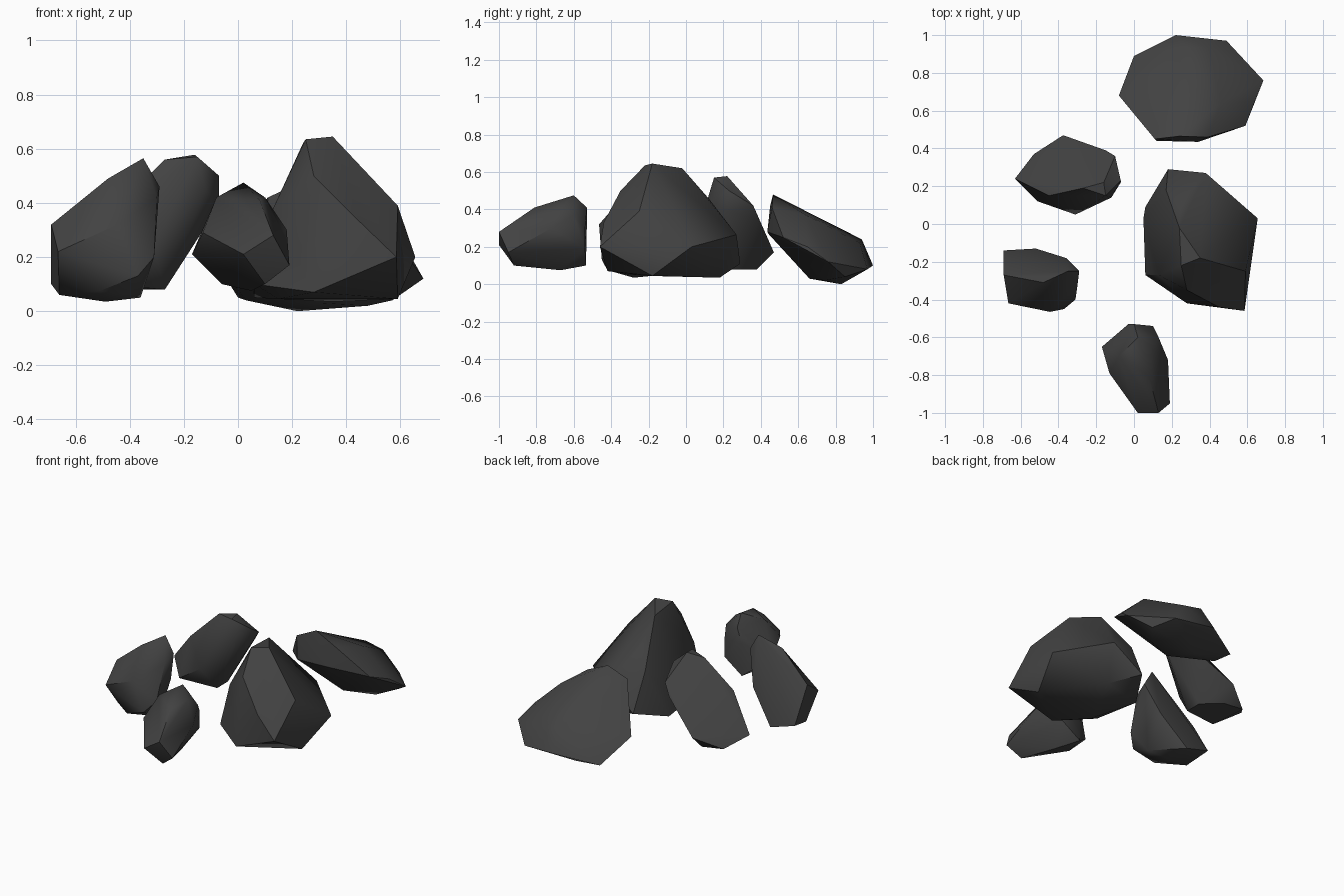
import bpy, bmesh, math

stone = bpy.data.materials.new("dark_stone")
stone.diffuse_color = (0.055, 0.055, 0.055, 1)


def rock(name, corners):
    """Chiselled boulder: convex hull wrapped around its key corners."""
    bm = bmesh.new()
    for c in corners:
        bm.verts.new(c)
    bmesh.ops.convex_hull(bm, input=bm.verts[:])
    loose = [v for v in bm.verts if not v.link_faces]
    bmesh.ops.delete(bm, geom=loose, context='VERTS')
    bmesh.ops.dissolve_limit(bm, angle_limit=math.radians(3),
                             verts=bm.verts[:], edges=bm.edges[:])
    bmesh.ops.recalc_face_normals(bm, faces=bm.faces[:])
    # soft facets, hard edges kept at steep corners
    for f in bm.faces:
        f.smooth = True
    for e in bm.edges:
        e.smooth = len(e.link_faces) == 2 and e.calc_face_angle() < math.radians(45)
    mesh = bpy.data.meshes.new(name)
    bm.to_mesh(mesh)
    bm.free()
    mesh.materials.append(stone)
    ob = bpy.data.objects.new(name, mesh)
    bpy.context.collection.objects.link(ob)
    return ob


# wide tilted slab at the back: rim, top, front lip, underside
rock("back_slab", [
    (-.08, .68, .18), (0, .89, .05), (.22, 1, .10), (.49, .97, .08), (.685, .76, .12),
    (.27, .94, .24), (.40, .93, .22), (.46, .64, .37), (.64, .65, .20), (.59, .52, .25),
    (.39, .46, .41), (.24, .465, .48), (.11, .45, .42), (.12, .44, .27),
    (.34, .435, .28), (.22, .83, 0), (.48, .74, .02), (.57, .85, .04),
    (.03, .78, .04), (.3, .66, .03)])

# tallest boulder on the right: crest, shoulders, girth, base
rock("tall_boulder", [
    (.35, -.18, .645), (.25, -.22, .635), (.24, -.02, .62), (.25, .12, .46),
    (.17, .18, .35), (.13, -.27, .38), (.28, -.35, .50), (.45, -.44, .33),
    (.59, -.25, .39), (.655, .03, .20), (.585, -.46, .20), (.38, .27, .265),
    (.18, .29, .11), (.05, .03, .12), (.06, -.27, .10), (.28, -.42, .07),
    (.59, -.18, .045), (.35, .18, .035), (.06, .09, .05), (.15, -.22, .045)])

# leaning stone at the back left
rock("left_back_stone", [
    (-.15, .15, .57), (-.16, .22, .578), (-.27, .19, .56), (-.07, .23, .50),
    (-.12, .14, .45), (-.07, .22, .39), (-.10, .36, .42), (-.15, .39, .35),
    (-.375, .47, .17), (-.53, .37, .10), (-.63, .24, .17), (-.45, .15, .38),
    (-.51, .12, .10), (-.31, .05, .24), (-.27, .17, .08), (-.27, .28, .08),
    (-.38, .38, .08)])

# blocky stone at the front left
rock("left_front_stone", [
    (-.35, -.25, .565), (-.48, -.31, .49), (-.29, -.25, .46), (-.30, -.33, .42),
    (-.31, -.40, .20), (-.69, -.27, .32), (-.69, -.14, .10), (-.52, -.13, .05),
    (-.36, -.18, .25), (-.445, -.465, .32), (-.665, -.42, .22), (-.37, -.45, .13),
    (-.51, -.42, .075), (-.66, -.30, .06), (-.49, -.28, .035), (-.36, -.30, .05)])

# small stone at the front
rock("front_stone", [
    (.02, -.60, .475), (-.08, -.70, .42), (-.17, -.65, .21), (-.13, -.79, .29),
    (.02, -1, .21), (.13, -1, .28), (.19, -.95, .17), (.18, -.72, .30),
    (.08, -.81, .41), (.10, -.66, .42), (.13, -.60, .37), (.10, -.54, .30),
    (.10, -.54, .19), (0, -.53, .41), (-.03, -.53, .32), (-.03, -.535, .10),
    (.10, -.92, .10), (-.06, -.67, .10), (.05, -.67, .075)])
